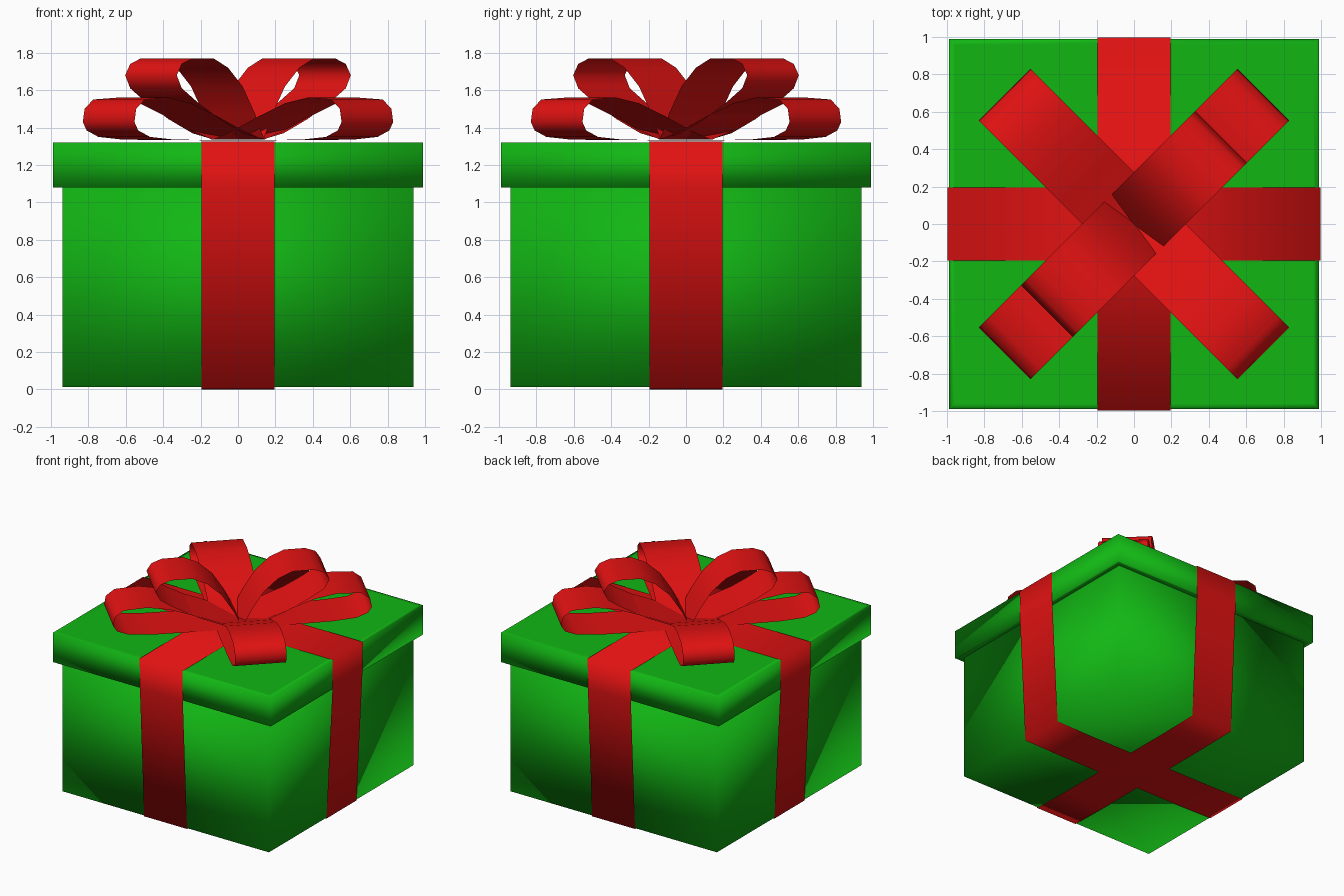
import bpy, bmesh, math
from mathutils import Matrix

if "Cube" in bpy.data.objects:
    bpy.data.objects.remove(bpy.data.objects["Cube"])


def material(name, color):
    m = bpy.data.materials.new(name)
    m.diffuse_color = (*color, 1)
    m.use_nodes = True
    m.node_tree.nodes["Principled BSDF"].inputs["Base Color"].default_value = m.diffuse_color
    return m


GREEN = material("green paper", (0.006, 0.47, 0.007))
RED = material("red ribbon", (0.76, 0.006, 0.006))
HALF_W = 0.195  # half width of every ribbon


def finish(name, bm, mat):
    me = bpy.data.meshes.new(name)
    bm.to_mesh(me)
    bm.free()
    me.materials.append(mat)
    for p in me.polygons:
        p.use_smooth = True
    ob = bpy.data.objects.new(name, me)
    bpy.context.collection.objects.link(ob)
    return ob


def block(name, half, z0, z1, rim=0):
    # closed square block, with a narrow border inset on top and bottom
    bm = bmesh.new()
    bmesh.ops.create_cube(bm, size=1)
    for v in bm.verts:
        v.co = (v.co.x * 2 * half, v.co.y * 2 * half, z1 if v.co.z > 0 else z0)
    if rim:
        bm.normal_update()
        caps = [f for f in bm.faces if abs(f.normal.z) > 0.9]
        bmesh.ops.inset_individual(bm, faces=caps, thickness=rim)
    return finish(name, bm, GREEN)


def ribbon(name, profile, angle, closed=False):
    # sweep a (distance, height) profile sideways to make a ribbon strip
    bm = bmesh.new()
    rows = [[bm.verts.new((t, s * HALF_W, z)) for s in (-1, 1)] for t, z in profile]
    pairs = list(zip(rows, rows[1:]))
    if closed:
        pairs.append((rows[-1], rows[0]))
    for a, b in pairs:
        bm.faces.new((a[0], a[1], b[1], b[0]))
    bmesh.ops.recalc_face_normals(bm, faces=bm.faces)
    bmesh.ops.rotate(bm, verts=bm.verts, cent=(0, 0, 0),
                     matrix=Matrix.Rotation(math.radians(angle), 3, 'Z'))
    return finish(name, bm, RED)


# Box and lid
block("box", 0.938, 0.012, 1.10)
block("lid", 0.99, 1.08, 1.32, 0.045)

# Two bands wrapped around the box
half_band = [(0.6, 0.0), (0.94, 0.006), (0.995, 1.08), (0.998, 1.325)]
band = half_band + [(-t, z) for t, z in reversed(half_band)]
ribbon("band_side_to_side", band, 0, True)
ribbon("band_front_to_back", band, 90, True)

# Bow loops: four low ones, two tall ones on one diagonal
low = [(0, 1.332), (0.35, 1.333), (0.68, 1.336), (0.86, 1.35), (0.95, 1.385),
       (0.978, 1.43), (0.965, 1.50), (0.90, 1.55), (0.72, 1.56), (0.55, 1.53),
       (0.35, 1.46), (0.16, 1.385), (0, 1.335)]
tall = [(0, 1.338), (0.15, 1.37), (0.33, 1.445), (0.50, 1.535), (0.62, 1.61),
        (0.658, 1.68), (0.62, 1.74), (0.54, 1.77), (0.38, 1.77), (0.27, 1.72),
        (0.16, 1.62), (0.07, 1.48), (0, 1.34)]
for i, a in enumerate((45, 135, 225, 315)):
    ribbon(f"low_bow_loop_{i + 1}", low, a)
for i, a in enumerate((45, 225)):
    ribbon(f"tall_bow_loop_{i + 1}", tall, a)
